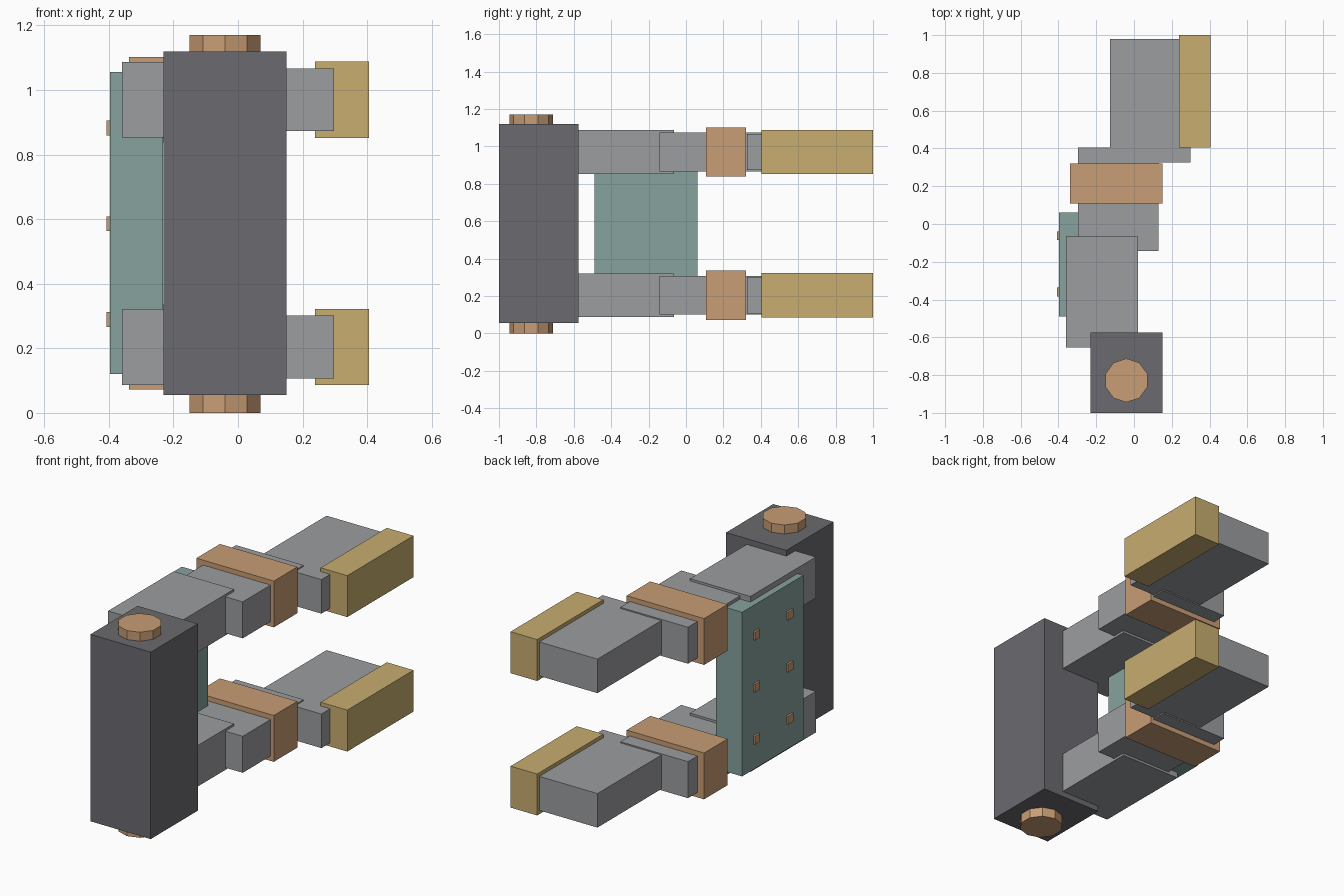
import bpy

if "Cube" in bpy.data.objects:
    bpy.data.objects.remove(bpy.data.objects["Cube"])


def material(name, rgb):
    """Flat colour from 0-255 sRGB."""
    m = bpy.data.materials.new(name)
    lin = [((c / 255 + 0.055) / 1.055) ** 2.4 for c in rgb]
    m.diffuse_color = (*lin, 1)
    m.use_nodes = True
    m.node_tree.nodes["Principled BSDF"].inputs["Base Color"].default_value = m.diffuse_color
    return m


DARK = material("dark_grey", (107, 106, 111))
GREY = material("grey", (156, 157, 160))
COPPER = material("copper", (200, 157, 117))
TEAL = material("teal", (134, 162, 157))
GOLD = material("gold", (200, 173, 112))


def box(name, x, y, z, mat):
    """Box from (min, max) ranges."""
    centre = [(a + b) / 2 for a, b in (x, y, z)]
    bpy.ops.mesh.primitive_cube_add(size=1, location=centre)
    ob = bpy.context.object
    ob.name = name
    for v in ob.data.vertices:
        for i, (a, b) in enumerate((x, y, z)):
            v.co[i] *= b - a
    ob.data.materials.append(mat)
    return ob


# Hinge post with the pin running through it
box("hinge_post", (-0.23, 0.15), (-1.0, -0.575), (0.055, 1.12), DARK)
bpy.ops.mesh.primitive_cylinder_add(vertices=10, radius=0.116, depth=1.171,
                                    location=(-0.04, -0.828, 0.5855))
pin = bpy.context.object
pin.name = "hinge_pin"
pin.data.materials.append(COPPER)

# Two identical stepped arms: name, x range, y range, half height, colour
SEGMENTS = [
    ("arm_base", (-0.36, 0.02), (-0.655, -0.065), 0.117, GREY),
    ("arm_middle", (-0.296, 0.13), (-0.143, 0.405), 0.104, GREY),
    ("arm_collar", (-0.338, 0.15), (0.108, 0.32), 0.132, COPPER),
    ("arm_end", (-0.128, 0.298), (0.325, 0.98), 0.097, GREY),
    ("arm_tip", (0.238, 0.406), (0.404, 1.0), 0.118, GOLD),
]
for level, zc in (("lower", 0.204), ("upper", 0.97)):
    for name, x, y, h, mat in SEGMENTS:
        box(f"{level}_{name}", x, y, (zc - h, zc + h), mat)

# Side panel joining the arms
box("side_panel", (-0.397, -0.232), (-0.49, 0.062), (0.12, 1.055), TEAL)

# Rivets in two columns on the panel's outer face
for y in (-0.36, -0.062):
    for z in (0.289, 0.586, 0.882):
        box("rivet", (-0.408, -0.38), (y - 0.023, y + 0.023),
            (z - 0.023, z + 0.023), COPPER)
